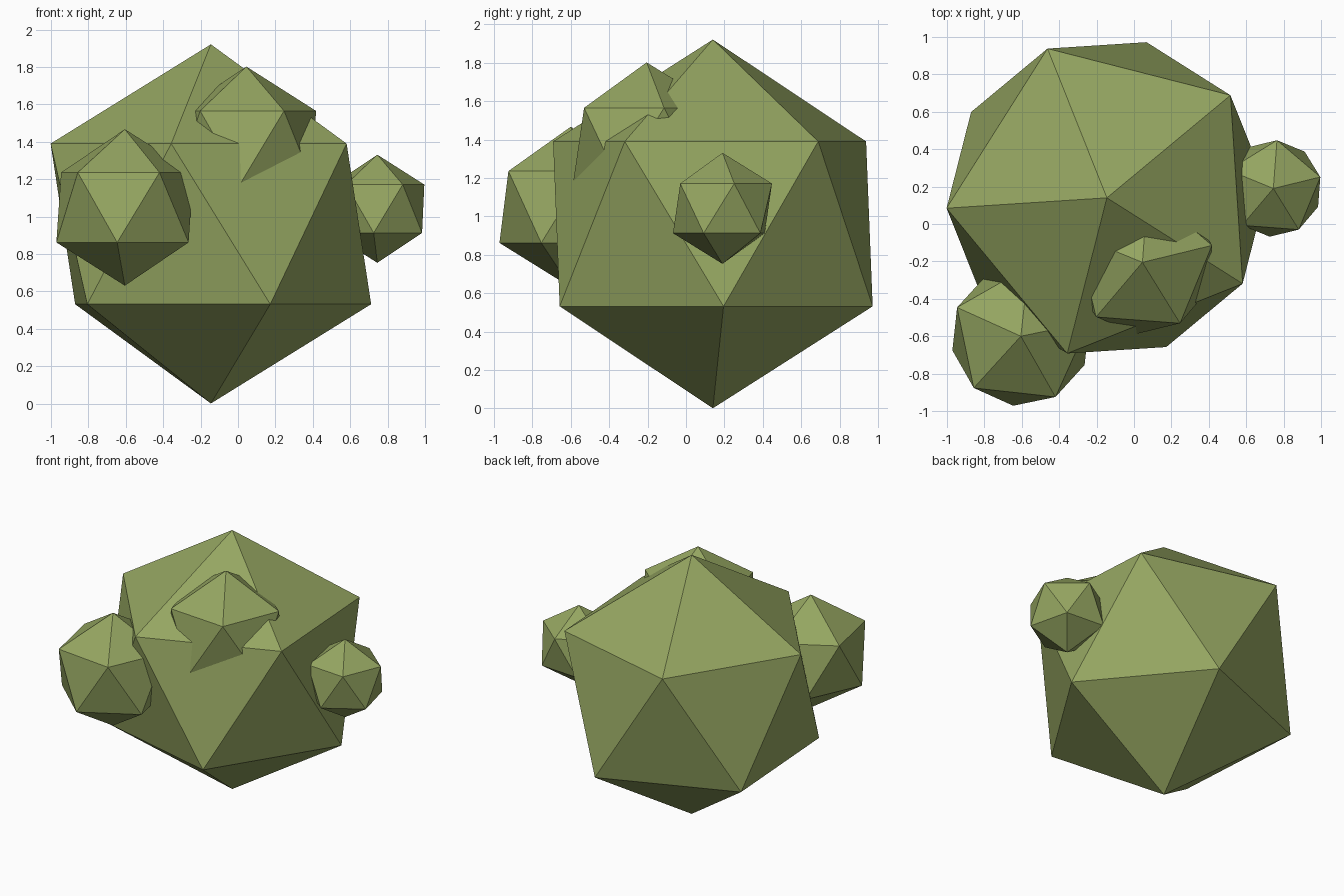
import bpy
from math import radians

if "Cube" in bpy.data.objects:
    bpy.data.objects.remove(bpy.data.objects["Cube"])

mat = bpy.data.materials.new("olive_green")
mat.diffuse_color = (0.30, 0.38, 0.12, 1)
mat.use_nodes = True
mat.node_tree.nodes["Principled BSDF"].inputs["Base Color"].default_value = mat.diffuse_color


def lump(name, radius, location, turn):
    """Faceted 20-sided lump, point up, turned about z (degrees)."""
    bpy.ops.mesh.primitive_ico_sphere_add(
        subdivisions=1, radius=radius, location=location,
        rotation=(0, 0, radians(turn)))
    obj = bpy.context.object
    obj.name = name
    obj.data.materials.append(mat)
    return obj


# Large body of the bush
lump("bush_body", 0.96, (-0.145, 0.14, 0.961), 39.7)

# Smaller clumps growing out of it
lump("left_clump", 0.418, (-0.605, -0.60, 1.049), 11.7)
lump("upper_clump", 0.428, (0.045, -0.205, 1.374), 13.7)
lump("right_clump", 0.289, (0.745, 0.19, 1.042), 13.7)
